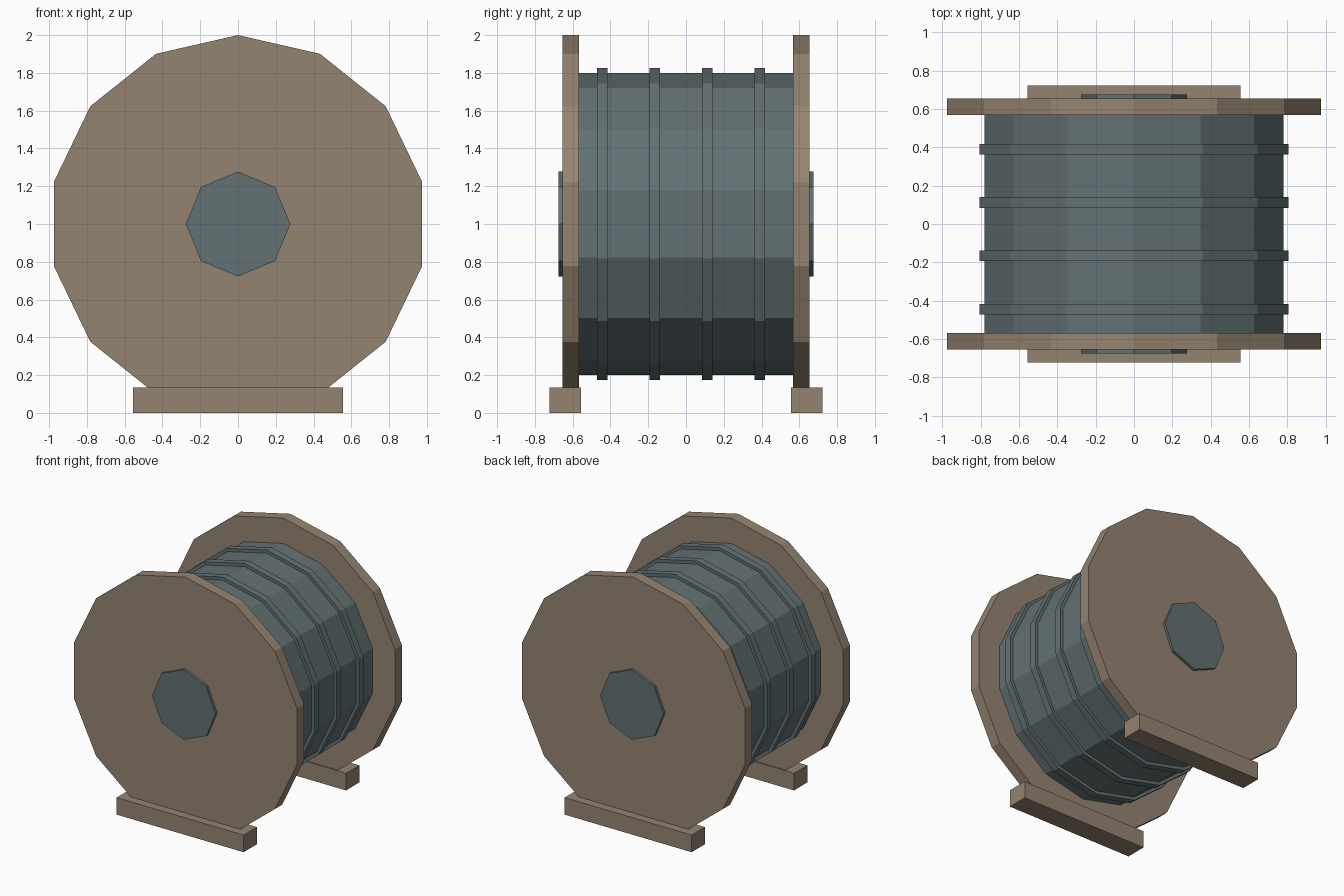
import bpy, bmesh, math

cube = bpy.data.objects.get("Cube")
if cube:
    bpy.data.objects.remove(cube, do_unlink=True)


def make_material(name, color):
    mat = bpy.data.materials.new(name)
    mat.use_nodes = True
    mat.diffuse_color = color
    mat.node_tree.nodes["Principled BSDF"].inputs["Base Color"].default_value = color
    return mat


wood = make_material("weathered wood", (0.30, 0.23, 0.165, 1))
cable = make_material("grey blue cable", (0.125, 0.165, 0.172, 1))


def prism(name, outline, y0, y1, mat):
    """Flat-shaded solid: an (x, z) outline extruded from y0 to y1."""
    bm = bmesh.new()
    face = bm.faces.new([bm.verts.new((x, y0, z)) for x, z in outline])
    grown = bmesh.ops.extrude_face_region(bm, geom=[face], use_keep_orig=True)
    for v in grown["geom"]:
        if isinstance(v, bmesh.types.BMVert):
            v.co.y = y1
    bmesh.ops.recalc_face_normals(bm, faces=bm.faces)
    mesh = bpy.data.meshes.new(name)
    bm.to_mesh(mesh)
    bm.free()
    mesh.materials.append(mat)
    obj = bpy.data.objects.new(name, mesh)
    bpy.context.collection.objects.link(obj)
    return obj


def polygon(radius, sides):
    """Regular outline around the reel axis, with a corner at the top."""
    steps = [math.tau * i / sides for i in range(sides)]
    return [(radius * math.sin(a), 1 + radius * math.cos(a)) for a in steps]


SIDES = 14

# Wound drum and its raised bands
prism("drum", polygon(0.8, SIDES), -0.58, 0.58, cable)
for i in range(4):
    y = -0.444 + 0.278 * i
    prism(f"band_{i + 1}", polygon(0.825, SIDES), y - 0.0275, y + 0.0275, cable)

# End discs, hub caps and feet, repeated at both ends
foot = [(-0.555, 0), (0.555, 0), (0.555, 0.135), (-0.555, 0.135)]
for end, s in (("front", -1), ("back", 1)):
    prism(f"{end}_disc", polygon(1, SIDES), s * 0.567, s * 0.655, wood)
    prism(f"{end}_hub", polygon(0.277, 8), s * 0.6, s * 0.676, cable)
    prism(f"{end}_foot", foot, s * 0.556, s * 0.722, wood)
